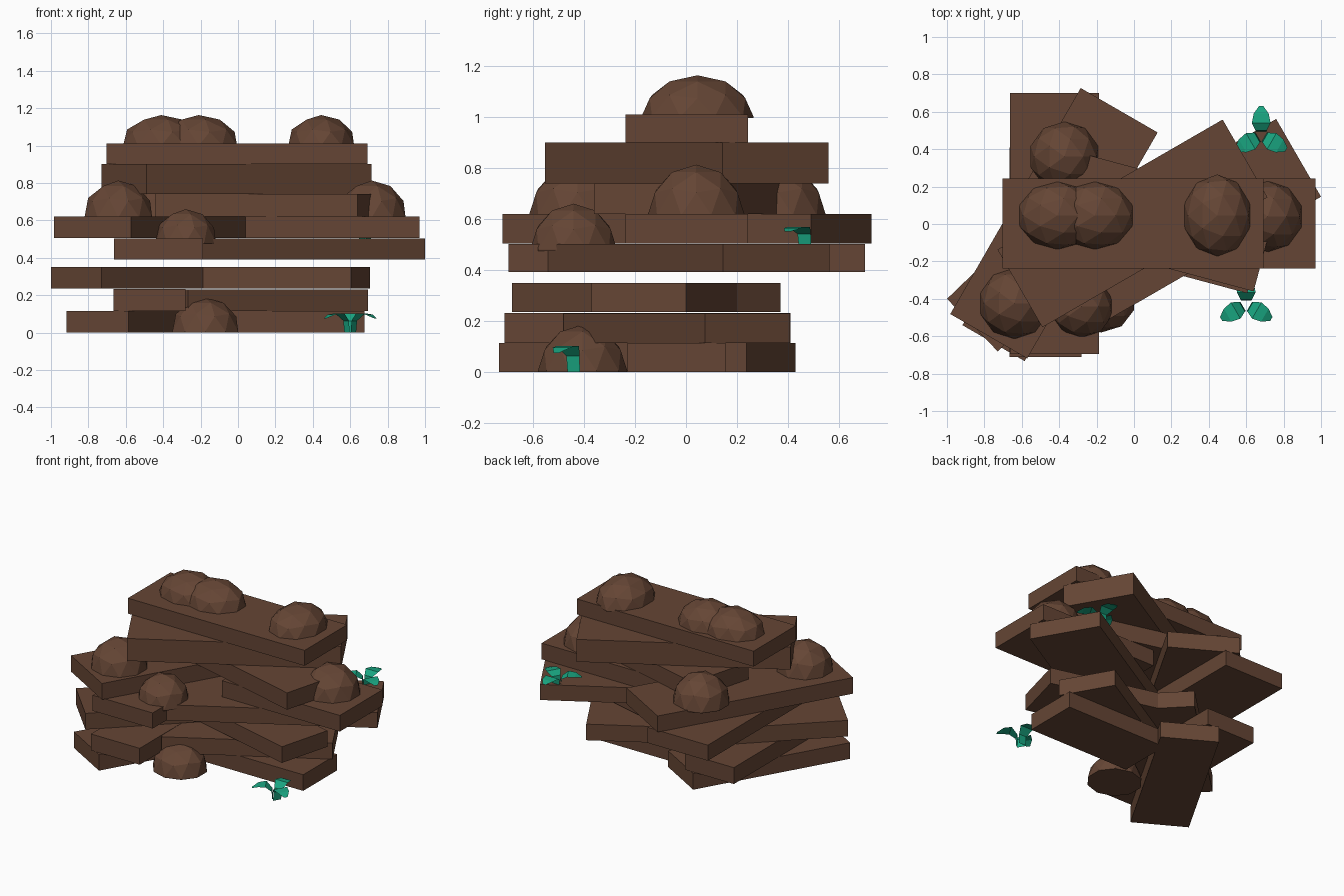
import bpy, bmesh, math
from mathutils import Matrix, Vector

if "Cube" in bpy.data.objects:
    bpy.data.objects.remove(bpy.data.objects["Cube"])


def material(name, rgb):
    m = bpy.data.materials.new(name)
    m.diffuse_color = (*rgb, 1)
    m.use_nodes = True
    m.node_tree.nodes["Principled BSDF"].inputs["Base Color"].default_value = m.diffuse_color
    return m


EARTH = material("earth_brown", (0.13, 0.06, 0.035))
LEAF = material("leaf_green", (0.01, 0.38, 0.22))


def finish(bm, name, mat):
    bmesh.ops.recalc_face_normals(bm, faces=bm.faces[:])
    me = bpy.data.meshes.new(name)
    bm.to_mesh(me)
    bm.free()
    me.materials.append(mat)
    ob = bpy.data.objects.new(name, me)
    bpy.context.collection.objects.link(ob)
    return ob


def slab(name, x, y, z0, z1, length, width, angle):
    bm = bmesh.new()
    bmesh.ops.create_cube(bm, size=1)
    bm.transform(Matrix.Diagonal((length, width, z1 - z0, 1)))
    ob = finish(bm, name, EARTH)
    ob.location = (x, y, (z0 + z1) / 2)
    ob.rotation_euler.z = math.radians(angle)


def rock(name, x, y, z, rx, ry, rz):
    # Faceted dome cut flat at its base
    bm = bmesh.new()
    bmesh.ops.create_icosphere(bm, subdivisions=2, radius=1)
    cut = bmesh.ops.bisect_plane(bm, geom=bm.verts[:] + bm.edges[:] + bm.faces[:],
                                 plane_co=(0, 0, -0.03), plane_no=(0, 0, -1),
                                 clear_outer=True)
    rim = [e for e in cut["geom_cut"] if isinstance(e, bmesh.types.BMEdge)]
    bmesh.ops.contextual_create(bm, geom=rim)
    bm.transform(Matrix.Diagonal((rx, ry, rz, 1)))
    finish(bm, name, EARTH).location = (x, y, z)


def plant(name, x, y, z, height):
    # Three curling leaves: (reach, height, half width) along each leaf
    path = [(0.02, 0, 0.028), (0.025, 0.6, 0.03), (0.065, 0.98, 0.05),
            (0.115, 0.92, 0.04), (0.155, 0.72, 0.012)]
    bm = bmesh.new()
    for a in (90, 210, 330):
        rot = Matrix.Rotation(math.radians(a), 4, "Z")
        rows = [[bm.verts.new(rot @ Vector((r, s * w, h * height))) for s in (-1, 1)]
                for r, h, w in path]
        for p, q in zip(rows, rows[1:]):
            bm.faces.new((p[0], p[1], q[1], q[0]))
    finish(bm, name, LEAF).location = (x, y, z)


# Lower stack of smaller slabs
slab("bottom_slab_left", -0.471, -0.152, 0.0, 0.115, 1.12, 0.384, 60)
slab("bottom_slab_right", 0.275, -0.037, 0.0, 0.115, 0.80, 0.384, 0)
slab("second_slab_left", -0.472, -0.15, 0.115, 0.232, 1.12, 0.385, 90)
slab("second_slab_right", 0.118, -0.036, 0.115, 0.23, 1.11, 0.384, 30)
slab("third_slab_left", -0.465, -0.155, 0.235, 0.35, 1.11, 0.39, 44)
slab("third_slab_right", 0.235, -0.072, 0.235, 0.35, 0.87, 0.384, -15)

# Upper stack of larger slabs
slab("fourth_slab_left", -0.425, 0.003, 0.392, 0.503, 1.395, 0.475, 90)
slab("fourth_slab_right", 0.278, 0.006, 0.392, 0.503, 1.39, 0.48, 30)
slab("fifth_slab_left", -0.428, 0.004, 0.505, 0.62, 1.395, 0.475, 60)
slab("fifth_slab_right", 0.505, 0.003, 0.505, 0.62, 0.93, 0.48, 0)
slab("sixth_slab", 0.16, 0.014, 0.62, 0.74, 1.12, 0.475, -15)
slab("seventh_slab", -0.008, 0.003, 0.74, 0.9, 1.39, 0.48, 30)
slab("top_slab", -0.006, 0.003, 0.9, 1.01, 1.395, 0.48, 0)

# Rocks resting on the ledges
rocks = [
    (-0.41, 0.045, 1.0, 0.215, 0.183, 0.163),
    (-0.21, 0.045, 1.0, 0.215, 0.183, 0.163),
    (0.445, 0.045, 1.0, 0.185, 0.22, 0.163),
    (-0.64, -0.425, 0.615, 0.19, 0.19, 0.198),
    (0.715, 0.04, 0.615, 0.19, 0.19, 0.198),
    (-0.372, 0.36, 0.615, 0.19, 0.188, 0.198),
    (-0.28, -0.44, 0.48, 0.17, 0.17, 0.18),
    (-0.175, -0.405, 0.006, 0.185, 0.175, 0.18),
]
for i, r in enumerate(rocks):
    rock(f"rock_{i + 1}", *r)

# Small plants
plant("ground_plant", 0.6, -0.43, 0.0, 0.105)
plant("ledge_plant", 0.68, 0.475, 0.5, 0.07)
